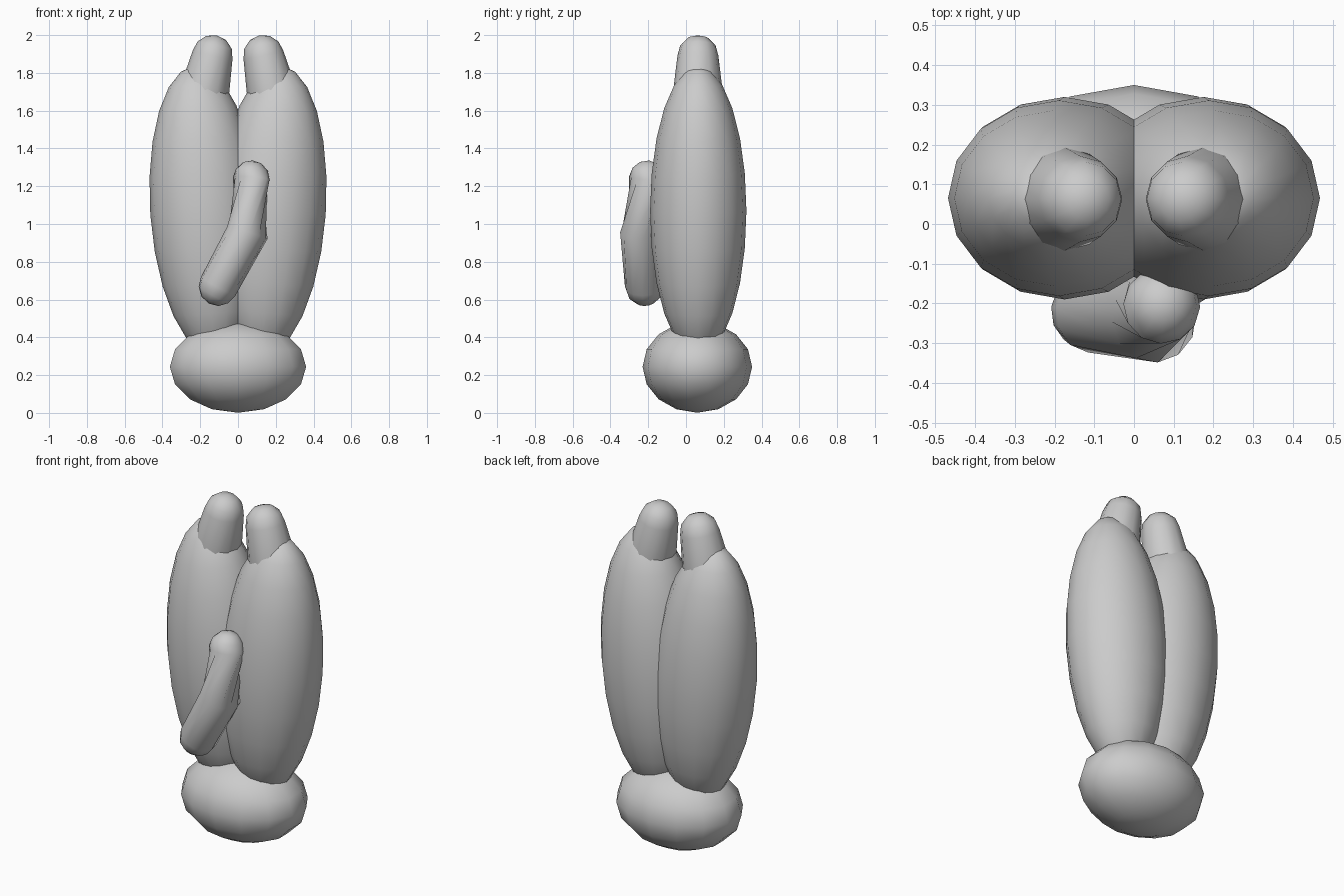
import bpy, bmesh, math
from mathutils import Vector, Matrix

if "Cube" in bpy.data.objects:
    bpy.data.objects.remove(bpy.data.objects["Cube"])


def finish(name, bm):
    bmesh.ops.recalc_face_normals(bm, faces=bm.faces)
    for f in bm.faces:
        f.smooth = True
    me = bpy.data.meshes.new(name)
    bm.to_mesh(me)
    bm.free()
    ob = bpy.data.objects.new(name, me)
    bpy.context.collection.objects.link(ob)
    return ob


def ellipsoid(name, center, radii, segs, rings, tilt=0.0):
    bm = bmesh.new()
    m = (Matrix.Translation(center) @ Matrix.Rotation(tilt, 4, 'Y')
         @ Matrix.Diagonal((*radii, 1)))
    bmesh.ops.create_uvsphere(bm, u_segments=segs, v_segments=rings, radius=1, matrix=m)
    return finish(name, bm)


def rounded_tube(name, points, radii, segs=12, cap=3):
    """Tube along a path with dome ends."""
    pts = [Vector(p) for p in points]
    d0 = (pts[1] - pts[0]).normalized()
    d1 = (pts[-1] - pts[-2]).normalized()
    steps = [math.pi / 2 * i / cap for i in range(1, cap)]
    rings = [(pts[0] - d0 * radii[0] * math.sin(a), d0, radii[0] * math.cos(a))
             for a in reversed(steps)]
    for i, p in enumerate(pts):
        d = (pts[min(i + 1, len(pts) - 1)] - pts[max(i - 1, 0)]).normalized()
        rings.append((p, d, radii[i]))
    rings += [(pts[-1] + d1 * radii[-1] * math.sin(a), d1, radii[-1] * math.cos(a))
              for a in steps]
    bm = bmesh.new()
    loops = []
    for c, d, r in rings:
        q = d.to_track_quat('Z', 'Y')
        angles = [2 * math.pi * k / segs for k in range(segs)]
        loops.append([bm.verts.new(c + q @ Vector((r * math.cos(a), r * math.sin(a), 0)))
                      for a in angles])
    for lo, hi in zip(loops, loops[1:]):
        for k in range(segs):
            n = (k + 1) % segs
            bm.faces.new((lo[k], lo[n], hi[n], hi[k]))
    for loop, tip in ((loops[0], pts[0] - d0 * radii[0]), (loops[-1], pts[-1] + d1 * radii[-1])):
        v = bm.verts.new(tip)
        for k in range(segs):
            bm.faces.new((loop[k], loop[(k + 1) % segs], v))
    return finish(name, bm)


# Wrist base
ellipsoid("wrist", (0, 0.06, 0.244), (0.37, 0.29, 0.243), 14, 8)

# Paired palm lobes and fingertips
for s, side in ((-1, "left"), (1, "right")):
    ellipsoid("palm_" + side, (s * 0.175, 0.065, 1.07), (0.29, 0.255, 0.77), 16, 12,
              s * math.radians(4))
    rounded_tube("fingertip_" + side,
                 [(s * 0.21, 0.063, 1.55), (s * 0.135, 0.063, 1.893)], [0.15, 0.108])

# Thumb lying across the front
rounded_tube("thumb", [(-0.105, -0.22, 0.67), (0.05, -0.237, 0.955), (0.07, -0.205, 1.24)],
             [0.104, 0.112, 0.097])
